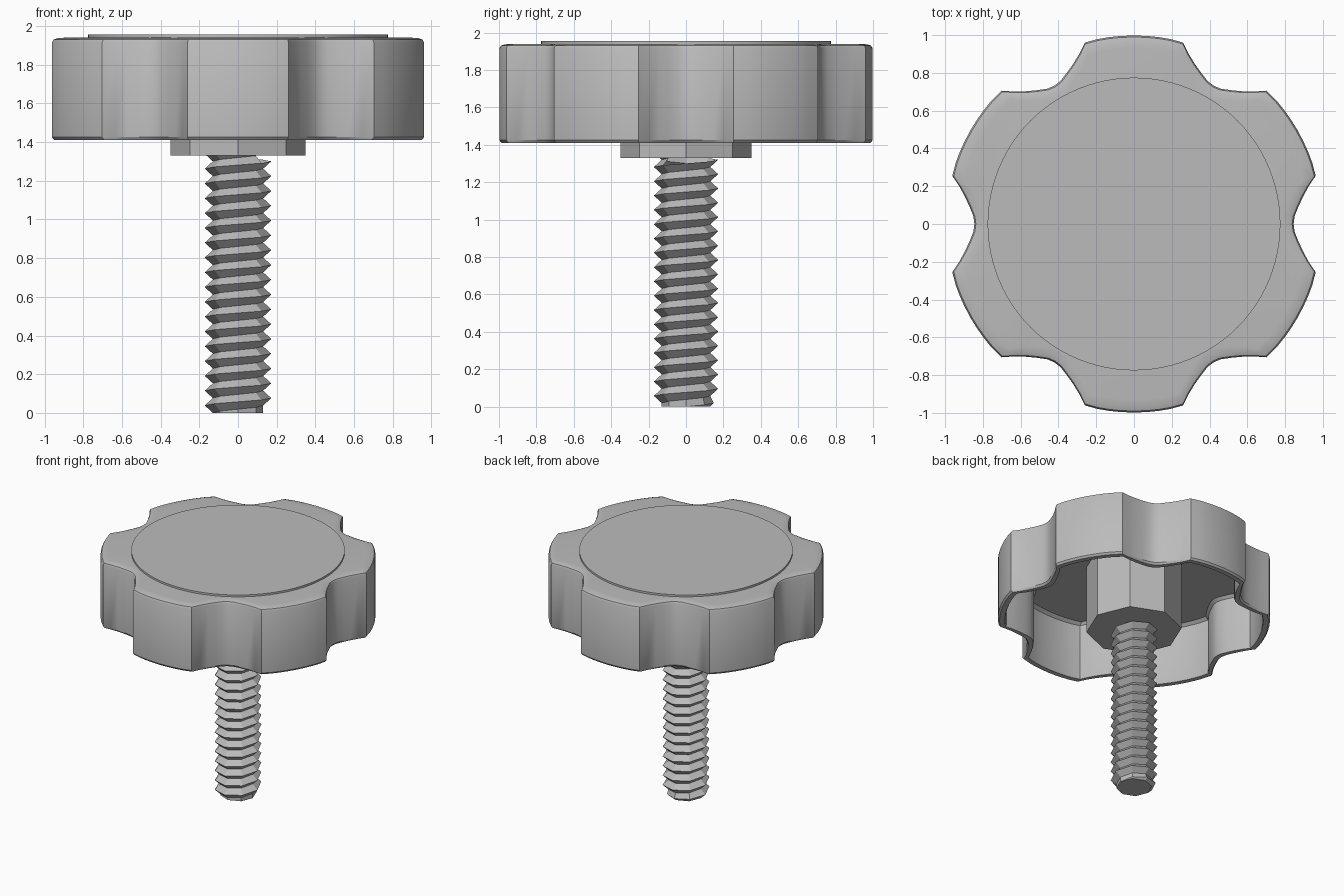
import bpy, bmesh, math
from math import cos, sin, pi, radians, hypot, atan2

cube = bpy.data.objects.get("Cube")
if cube:
    bpy.data.objects.remove(cube, do_unlink=True)

grey = bpy.data.materials.new("plain_grey")
grey.use_nodes = True
colour = (0.5, 0.5, 0.5, 1)
grey.diffuse_color = colour
grey.node_tree.nodes["Principled BSDF"].inputs["Base Color"].default_value = colour


def make_object(name, bm, smooth=None):
    bmesh.ops.remove_doubles(bm, verts=bm.verts, dist=0.0005)
    bmesh.ops.recalc_face_normals(bm, faces=bm.faces)
    mesh = bpy.data.meshes.new(name)
    bm.to_mesh(mesh)
    bm.free()
    mesh.materials.append(grey)
    obj = bpy.data.objects.new(name, mesh)
    bpy.context.collection.objects.link(obj)
    if smooth:
        bpy.ops.object.select_all(action='DESELECT')
        obj.select_set(True)
        bpy.context.view_layer.objects.active = obj
        bpy.ops.object.shade_smooth_by_angle(angle=radians(smooth))
    return obj


def loft(name, rings, smooth=None):
    """Skin closed rings of equal size and close both ends."""
    bm = bmesh.new()
    loops = [[bm.verts.new(p) for p in ring] for ring in rings]
    n = len(rings[0])
    for a, b in zip(loops, loops[1:]):
        for i in range(n):
            j = (i + 1) % n
            bm.faces.new((a[i], a[j], b[j], b[i]))
    bm.faces.new(loops[0])
    bm.faces.new(loops[-1])
    return make_object(name, bm, smooth)


# Six-lobed outline in polar form: scalloped grip, then gently curved lobe
grip = [(0.962, -0.255), (0.925, -0.2), (0.895, -0.145), (0.87, -0.09),
        (0.85, -0.04), (0.845, 0)]
grip += [(u, -v) for u, v in reversed(grip[:-1])]
sector = [(atan2(v, u), hypot(u, v)) for u, v in grip]
sector += [(radians(a), 0.998) for a in (19, 22.5, 26, 30, 34, 37.5, 41)]
outline = [(a + k * pi / 3, r) for k in range(6) for a, r in sector]


def lobed(inset, z):
    return [((r - inset) * cos(a), (r - inset) * sin(a), z) for a, r in outline]


# Hollow grip shell, open underneath
loft("knob_shell", [
    lobed(0.08, 1.88), lobed(0.055, 1.86), lobed(0.055, 1.42), lobed(0.05, 1.41),
    lobed(0.012, 1.41), lobed(0, 1.425), lobed(0, 1.915), lobed(0.008, 1.93),
    lobed(0.03, 1.937), lobed(0.07, 1.94)], 30)


def circle(radius, z, sides):
    return [(radius * cos(2 * pi * i / sides), radius * sin(2 * pi * i / sides), z)
            for i in range(sides)]


# Raised top disc and eight-sided hub under it
loft("top_disc", [circle(0.775, z, 96) for z in (1.9, 1.955)], 30)
loft("hub", [circle(0.35, z, 8) for z in (1.33, 1.89)])

# Coarse right-hand thread: a crest and a root helix joined into one strip
SIDES, PITCH, TURNS = 8, 0.0765, 18
bm = bmesh.new()


def thread_point(step, radius, lift):
    a = 2 * pi * step / SIDES
    z = PITCH * (step / SIDES + lift)
    if z < 0.03:
        radius, z = min(radius, 0.13 + max(z, 0)), max(z, 0)
    return bm.verts.new((radius * cos(a), radius * sin(a), z))


crest = [thread_point(k, 0.172, 0) for k in range(-SIDES, SIDES * TURNS)]
root = [thread_point(k, 0.13, 0.5) for k in range(-SIDES, SIDES * TURNS)]
for k in range(len(crest) - SIDES - 1):
    bm.faces.new((crest[k], crest[k + 1], root[k + 1], root[k]))
    bm.faces.new((root[k], root[k + 1], crest[k + SIDES + 1], crest[k + SIDES]))
bmesh.ops.remove_doubles(bm, verts=bm.verts, dist=0.0005)
bmesh.ops.dissolve_degenerate(bm, edges=bm.edges, dist=0.0005)
make_object("threaded_stud", bm)

# Flat end face of the stud
loft("stud_tip", [circle(0.13, z, SIDES) for z in (0, 0.02)])
